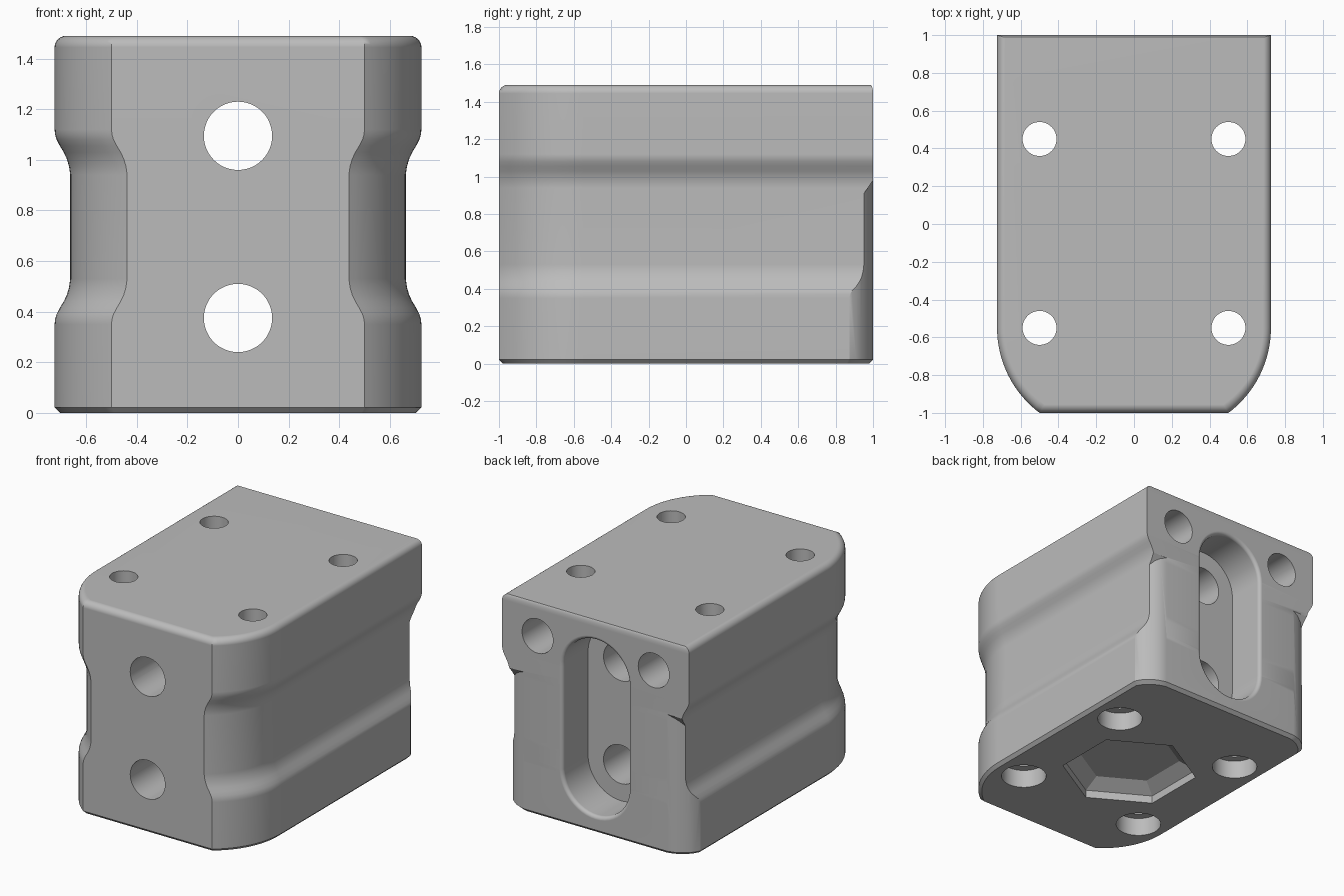
import bpy, bmesh, math
from math import sin, cos, pi

cube = bpy.data.objects.get("Cube")
if cube:
    bpy.data.objects.remove(cube, do_unlink=True)

grey = bpy.data.materials.new("plain grey")
grey.use_nodes = True
grey.diffuse_color = (0.5, 0.5, 0.5, 1)
grey.node_tree.nodes["Principled BSDF"].inputs["Base Color"].default_value = (0.5, 0.5, 0.5, 1)


def loft(name, rings):
    """Closed solid through rings that share one point count."""
    bm = bmesh.new()
    loops = [[bm.verts.new(p) for p in ring] for ring in rings]
    n = len(loops[0])
    for low, high in zip(loops, loops[1:]):
        for i in range(n):
            j = (i + 1) % n
            bm.faces.new((low[i], low[j], high[j], high[i]))
    bm.faces.new(loops[0][::-1])
    bm.faces.new(loops[-1])
    bmesh.ops.recalc_face_normals(bm, faces=bm.faces)
    mesh = bpy.data.meshes.new(name)
    bm.to_mesh(mesh)
    bm.free()
    mesh.materials.append(grey)
    obj = bpy.data.objects.new(name, mesh)
    bpy.context.collection.objects.link(obj)
    return obj


def ellipse(cx, cy, r, n=48, turn=0.0):
    return [(cx + r * cos(turn + 2 * pi * i / n), cy + r * sin(turn + 2 * pi * i / n))
            for i in range(n)]


def along_z(points, z):
    return [(x, y, z) for x, y in points]


def along_y(points, y):
    return [(x, y, z) for x, z in points]


# Body: plan outline with curved front corners, swept up with waisted sides
R, HALF, BEND = 0.5625, 0.725, -0.55
sweep = math.asin(0.8)
half_plan = [(HALF - R + R * cos(sweep * i / 16), BEND - R * sin(sweep * i / 16))
             for i in range(17)]
half_plan = [(HALF, 1.0)] + half_plan


def body_ring(z, waist, inset, back_inset):
    side = []
    for x, y in half_plan:
        bend = min(max((BEND - y) / 0.45, 0), 1)
        new_y = y - back_inset if y > 0.9 else y + inset * bend
        side.append((x - waist - inset * (1 - 0.4 * bend), new_y, z))
    return side + [(-x, y, z) for x, y, z in reversed(side)]


TOP, FILLET = 1.49, 0.045
groove = [(0.35, 0), (0.37, 0.002), (0.39, 0.008), (0.415, 0.021), (0.44, 0.036),
          (0.465, 0.048), (0.495, 0.057), (0.53, 0.062)]
levels = [(0, 0, 0.022, 0.022), (0.022, 0, 0, 0)]
levels += [(z, w, 0, 0) for z, w in groove]
levels += [(1.47 - z, w, 0, 0) for z, w in reversed(groove)]
for i in range(7):
    a = pi / 2 * i / 6
    inset = FILLET * (1 - cos(a))
    levels.append((TOP - FILLET + FILLET * sin(a), 0, inset, inset * 0.3))
body = loft("body", [body_ring(*level) for level in levels])

cutters = []

# Four bolt holes with counterbores underneath
for x in (-0.5, 0.5):
    for y in (-0.55, 0.45):
        cutters.append(loft("bolt_hole", [along_z(ellipse(x, y, r), z) for r, z in
                       ((0.149, -0.1), (0.149, 0.13), (0.09, 0.13), (0.09, 1.6))]))

# Two holes through the front into the back slot
for z in (0.375, 1.095):
    cutters.append(loft("front_hole", [along_y(ellipse(0, z, 0.135), y) for y in (-1.1, 0.85)]))

# Blind holes in the back
for x in (-0.45, 0.45):
    cutters.append(loft("back_hole", [along_y(ellipse(x, 1.26, 0.12), y) for y in (0.6, 1.1)]))


# Long back slot with a rounded mouth
def stadium(r):
    top = [(r * cos(pi * i / 24), 1.095 + r * sin(pi * i / 24)) for i in range(25)]
    return top + [(-x, 1.47 - z) for x, z in top]


slot = [(0.72, 0.255)]
for i in range(6):
    a = pi / 2 * i / 5
    slot.append((0.975 + 0.025 * sin(a), 0.255 + 0.025 * (1 - cos(a))))
slot.append((1.1, 0.28))
cutters.append(loft("back_slot", [along_y(stadium(r), y) for y, r in slot]))

# Hexagonal pocket with tapered roof in the underside
cutters.append(loft("hex_pocket", [along_z(ellipse(0, -0.05, r, 6, pi / 6), z)
               for r, z in ((0.45, -0.1), (0.45, 0.055), (0.34, 0.115))]))

# Rounded lower back corners ending in a sloped shoulder
curve = [(0.735, 0.85), (0.724, 0.875), (0.705, 0.91), (0.685, 0.933), (0.663, 0.951),
         (0.635, 0.972), (0.6, 0.988), (0.55, 1.001)]
corner = curve + [(0.55, 1.1), (0.85, 1.1), (0.85, 0.85)]
for s in (-1, 1):
    rings = [[(s * (x - 0.02), y - 0.02, z) for x, y in corner] for z in (-0.1, 0.0)]
    rings.append([(s * x, y, 0.022) for x, y in corner])
    rings.append([(s * x, y, 0.9 + 1.45 * (y - 0.945)) for x, y in corner])
    cutters.append(loft("corner_cut", rings))

# Cut everything and finish the shading
bpy.ops.object.select_all(action="DESELECT")
bpy.context.view_layer.objects.active = body
body.select_set(True)
for cutter in cutters:
    cutter.hide_render = True
    mod = body.modifiers.new(cutter.name, "BOOLEAN")
    mod.operation = "DIFFERENCE"
    mod.solver = "EXACT"
    mod.object = cutter
    bpy.ops.object.modifier_apply(modifier=mod.name)
    bpy.data.objects.remove(cutter, do_unlink=True)
bpy.ops.object.shade_smooth_by_angle(angle=math.radians(30))
weighted = body.modifiers.new("weighted_normals", "WEIGHTED_NORMAL")
weighted.keep_sharp = True
